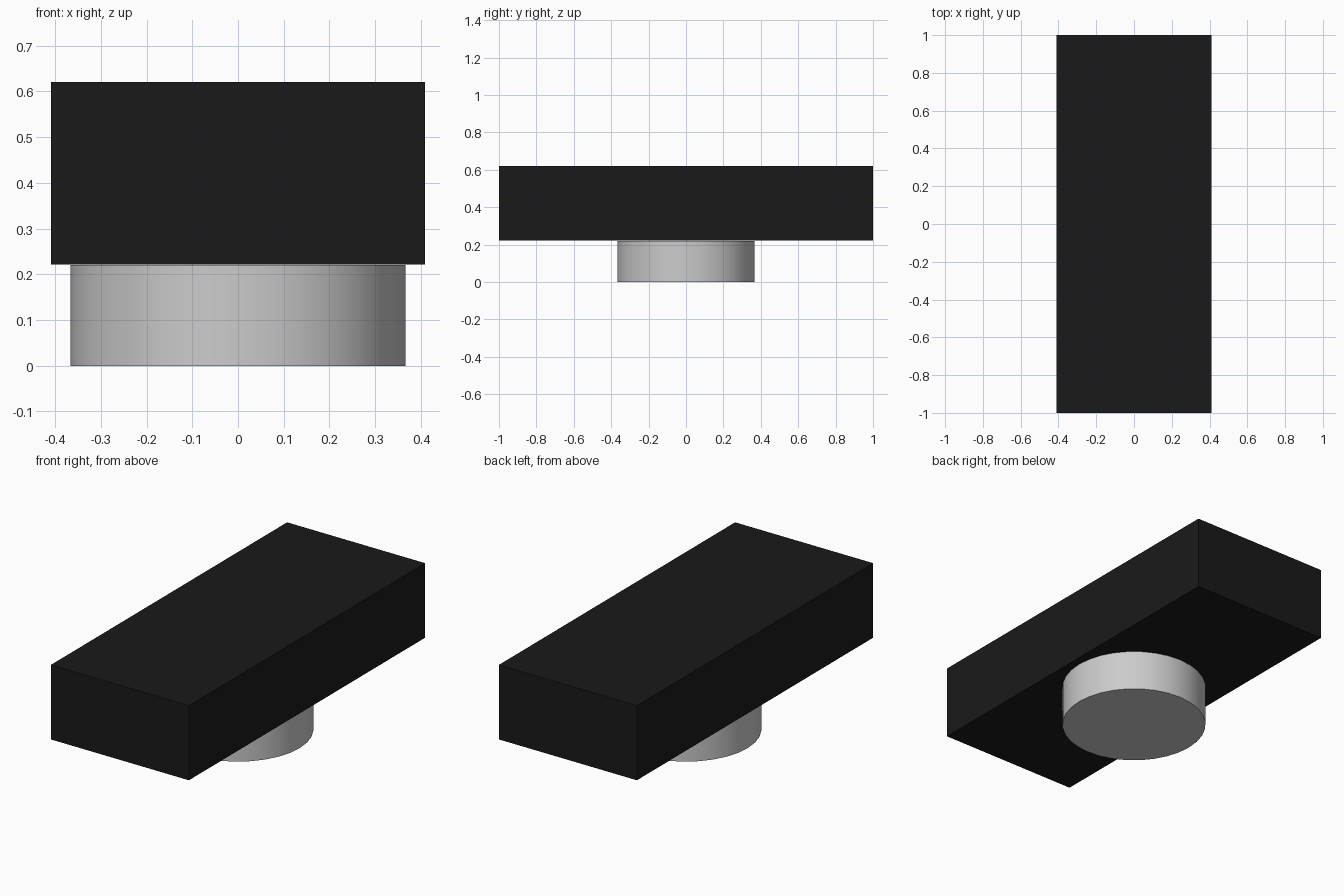
import bpy

if "Cube" in bpy.data.objects:
    bpy.data.objects.remove(bpy.data.objects["Cube"])

# Dark rectangular block
bpy.ops.mesh.primitive_cube_add(size=1, location=(0, 0, 0.421))
block = bpy.context.object
block.name = "top_block"
block.scale = (0.818, 2.0, 0.40)
bpy.ops.object.transform_apply(location=False, rotation=False, scale=True)
black = bpy.data.materials.new("black")
black.diffuse_color = (0.01, 0.01, 0.01, 1)
black.use_nodes = True
black.node_tree.nodes["Principled BSDF"].inputs["Base Color"].default_value = black.diffuse_color
block.data.materials.append(black)

# Round pedestal under the block
bpy.ops.mesh.primitive_cylinder_add(vertices=32, radius=0.366, depth=0.22,
                                    location=(0, 0, 0.11))
base = bpy.context.object
base.name = "round_base"
bpy.ops.object.shade_smooth_by_angle()
